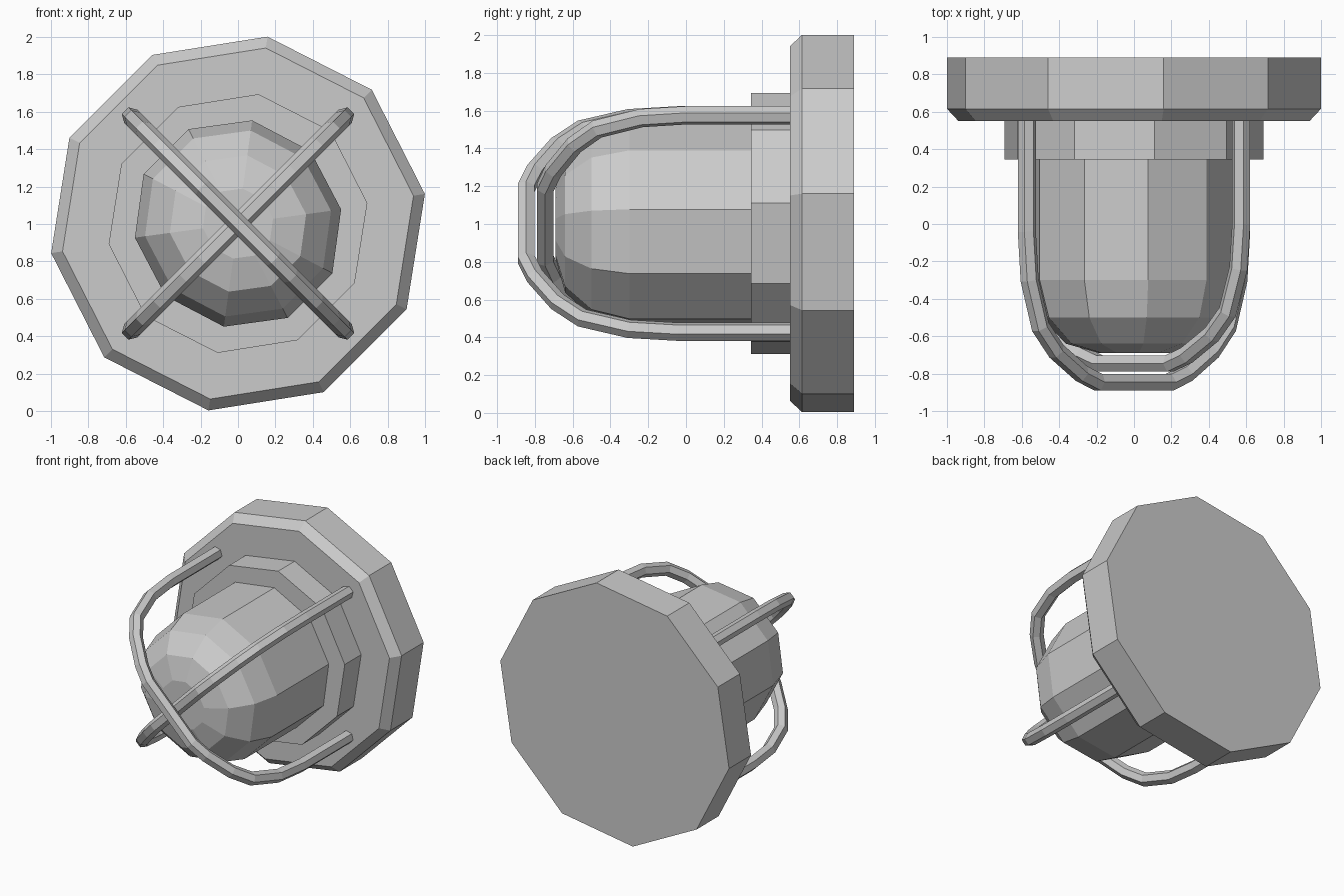
import bpy, bmesh, math
from mathutils import Vector

if "Cube" in bpy.data.objects:
    bpy.data.objects.remove(bpy.data.objects["Cube"])

SIDES = 10
TURN = math.radians(9)
CENTRE_Z = 1.0025


def skin(name, rings):
    """Join equal-length rings of points into a closed solid."""
    bm = bmesh.new()
    loops = [[bm.verts.new(p) for p in ring] for ring in rings]
    n = len(loops[0])
    for a, b in zip(loops, loops[1:]):
        for i in range(n):
            j = (i + 1) % n
            bm.faces.new((a[i], a[j], b[j], b[i]))
    bm.faces.new(loops[0])
    bm.faces.new(loops[-1])
    bmesh.ops.recalc_face_normals(bm, faces=bm.faces)
    mesh = bpy.data.meshes.new(name)
    bm.to_mesh(mesh)
    bm.free()
    obj = bpy.data.objects.new(name, mesh)
    bpy.context.collection.objects.link(obj)
    return obj


def lathe(name, profile, stretch=1.0):
    """Ten-sided turned part along y; stretch widens it on one diagonal."""
    rings = []
    for r, y in profile:
        ring = []
        for i in range(SIDES):
            a = TURN + math.tau * i / SIDES - math.radians(135)
            u, v = r * math.cos(a) * stretch, r * math.sin(a) / stretch
            c = math.sqrt(0.5)
            ring.append((-c * u - c * v, y, CENTRE_Z + c * u - c * v))
            # rotate the diagonal frame back to x and z
            x = u * math.cos(math.radians(135)) - v * math.sin(math.radians(135))
            z = u * math.sin(math.radians(135)) + v * math.cos(math.radians(135))
            ring[-1] = (x, y, CENTRE_Z + z)
        rings.append(ring)
    return skin(name, rings)


def cage_bar(name, side, depth, radius=0.05):
    """Six-sided bar bent over the lamp in a diagonal plane."""
    half = [(0.573, 0.58), (0.573, -0.04), (0.558, -0.30), (0.50, -0.55),
            (0.415, -0.68), (0.28, -0.80), (0.19, -0.846)]
    half = [(t, 0.55 + (y - 0.55) * depth) for t, y in half]
    flat = half + [(-t, y) for t, y in reversed(half)]
    along = Vector((side, 0, 1)).normalized()
    across = along.cross(Vector((0, 1, 0)))
    pts = [along * t * math.sqrt(2) + Vector((0, y, CENTRE_Z)) for t, y in flat]
    rings = []
    for i, p in enumerate(pts):
        before = (p - pts[i - 1]).normalized() if i else None
        after = (pts[i + 1] - p).normalized() if i < len(pts) - 1 else None
        tangent = ((before or after) + (after or before)).normalized()
        mitre = 1 / tangent.dot(after or before)
        normal = tangent.cross(across) * mitre
        angles = [math.radians(30 + 60 * k) for k in range(6)]
        rings.append([p + radius * (normal * math.cos(a) + across * math.sin(a))
                      for a in angles])
    return skin(name, rings)


# Wall plate with chamfered front rim
lathe("wall_plate", [(1.0115, 0.89), (1.0115, 0.615), (0.95, 0.55)])

# Collar holding the glass
lathe("collar", [(0.70, 0.57), (0.70, 0.345)])

# Domed glass
lathe("glass_dome", [(0.56, 0.36), (0.56, -0.30), (0.505, -0.50),
                     (0.37, -0.64), (0.19, -0.69)], stretch=1.022)

# Crossed protective bars, one passing over the other
cage_bar("outer_guard_bar", -1, 1.0)
cage_bar("inner_guard_bar", 1, 0.928)
